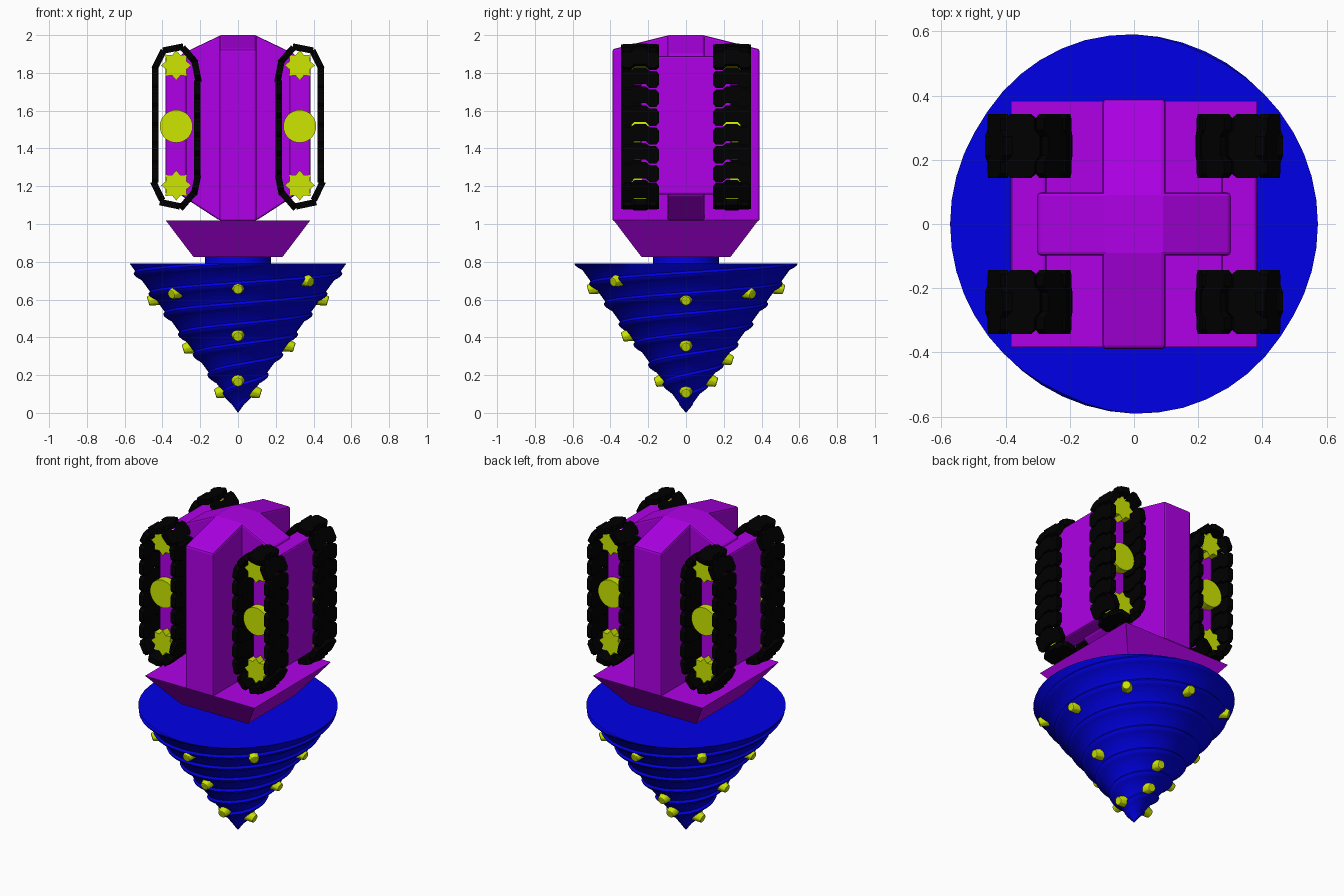
import bpy, bmesh, math
from mathutils import Vector, Matrix

if "Cube" in bpy.data.objects:
    bpy.data.objects.remove(bpy.data.objects["Cube"])


def material(name, rgb):
    m = bpy.data.materials.new(name)
    m.diffuse_color = (*rgb, 1)
    m.use_nodes = True
    m.node_tree.nodes["Principled BSDF"].inputs["Base Color"].default_value = m.diffuse_color
    return m


BLUE = material("drill blue", (0, 0, 0.8))
PURPLE = material("hull purple", (0.43, 0, 0.8))
YELLOW = material("bit yellow", (0.61, 0.8, 0))
BLACK = material("track black", (0, 0, 0))


def finish(bm, name, mat, bevel=0, smooth=False):
    bmesh.ops.recalc_face_normals(bm, faces=bm.faces[:])
    me = bpy.data.meshes.new(name)
    bm.to_mesh(me)
    bm.free()
    me.materials.append(mat)
    ob = bpy.data.objects.new(name, me)
    bpy.context.collection.objects.link(ob)
    if bevel:
        b = ob.modifiers.new("soft edges", 'BEVEL')
        b.width, b.segments = bevel, 2
    if smooth:
        bpy.ops.object.select_all(action='DESELECT')
        ob.select_set(True)
        bpy.context.view_layer.objects.active = ob
        bpy.ops.object.shade_smooth_by_angle(angle=math.radians(35))
    return ob


def prism(bm, pts, origin, u, v, depth):
    """Outline in the u/v plane, extruded by +-depth along u x v."""
    o, u, v = Vector(origin), Vector(u), Vector(v)
    n = u.cross(v) * depth
    rings = [[bm.verts.new(o + u * a + v * b + n * s) for a, b in pts] for s in (-1, 1)]
    bm.faces.new(rings[0])
    bm.faces.new(rings[1])
    for i in range(len(pts)):
        j = (i + 1) % len(pts)
        bm.faces.new((rings[0][i], rings[0][j], rings[1][j], rings[1][i]))


def circle(r, n, r2=None):
    return [((r2 if r2 and i % 2 else r) * math.cos(2 * math.pi * i / n),
             (r2 if r2 and i % 2 else r) * math.sin(2 * math.pi * i / n)) for i in range(n)]


X, Y, Z = (1, 0, 0), (0, 1, 0), (0, 0, 1)

# Drill cone with a two-start raised spiral
H, R, N, STEP = 0.79, 0.573, 48, 0.108
RIB = [(0, 0), (0.5, 0), (0.62, 0.014), (0.72, 0.02), (0.82, 0.018), (0.94, 0), (1, 0)]


def rib_height(phase):
    phase %= 1
    for (f0, h0), (f1, h1) in zip(RIB, RIB[1:]):
        if phase <= f1:
            return h0 + (h1 - h0) * (phase - f0) / (f1 - f0)


bm = bmesh.new()
cols = []
for i in range(N + 1):
    a = 2 * math.pi * i / N
    col = []
    for k in range(-3, 9):
        for f, h in RIB[:-1]:
            z = STEP * (k + f + 2 * i / N)
            if z <= 0 or z >= H:
                z = min(max(z, 0), H)
                h = rib_height(z / STEP - 2 * i / N)
            r = R * z / H + h * min(1, z / 0.15)
            col.append(bm.verts.new((r * math.cos(a), r * math.sin(a), z)))
    cols.append(col)
for c, d in zip(cols, cols[1:]):
    for j in range(len(c) - 1):
        bm.faces.new((c[j], d[j], d[j + 1], c[j + 1]))
bmesh.ops.remove_doubles(bm, verts=bm.verts[:], dist=0.0008)
bmesh.ops.holes_fill(bm, edges=[e for e in bm.edges if e.is_boundary], sides=0)
finish(bm, "drill_cone", BLUE, smooth=True)

# Drill shaft
bm = bmesh.new()
prism(bm, circle(0.175, 32), (0, 0, 0.81), X, Y, 0.03)
finish(bm, "drill_shaft", BLUE, smooth=True)

# Cutting bits, (angle, height), pointing outward and a little down
bits = [(45 * i, (0.60, 0.635, 0.66, 0.70)[i % 4]) for i in range(8)]
bits += [(-90, 0.41), (0, 0.355), (90, 0.285), (180, 0.345)]
bits += [(-90, 0.17), (0, 0.11), (90, 0.17), (180, 0.11)]
bm = bmesh.new()
for deg, z in bits:
    a = math.radians(deg)
    out = Vector((math.cos(a), math.sin(a), 0))
    nrm = (out - Vector(Z) * 0.3).normalized()
    pos = out * (R * z / H + 0.012) + Vector((0, 0, z))
    bmesh.ops.create_cone(bm, cap_ends=True, segments=8, radius1=0.04, radius2=0.026, depth=0.06,
                          matrix=Matrix.Translation(pos) @ nrm.to_track_quat('Z', 'Y').to_matrix().to_4x4())
finish(bm, "drill_bits", YELLOW, bevel=0.006)

# Flared square base plate
bm = bmesh.new()
q = math.sqrt(2)
bmesh.ops.create_cone(bm, cap_ends=True, segments=4, radius1=0.235 * q, radius2=0.383 * q, depth=0.195,
                      matrix=Matrix.Translation((0, 0, 0.922)) @ Matrix.Rotation(math.pi / 4, 4, 'Z'))
finish(bm, "base_plate", PURPLE)

# Cross-shaped hull: front-to-back fin and side arms
bm = bmesh.new()
prism(bm, [(-0.39, 1.015), (0.39, 1.015), (0.39, 1.925), (0.09, 2), (-0.09, 2), (-0.39, 1.925)],
      (0, 0, 0), Y, Z, 0.098)
finish(bm, "hull_fin", PURPLE, bevel=0.012)
bm = bmesh.new()
prism(bm, [(-0.1, 1.02), (0.1, 1.02), (0.30, 1.15), (0.30, 1.9), (0.09, 2), (-0.09, 2),
           (-0.30, 1.9), (-0.30, 1.15)], (0, 0, 0), X, Z, 0.098)
finish(bm, "side_arms", PURPLE, bevel=0.01)

# Track carriers on the arm ends
for s, side in ((-1, "left"), (1, "right")):
    bm = bmesh.new()
    prism(bm, [(-0.24, 1.155), (0.24, 1.155), (0.24, 1.89), (-0.24, 1.89)],
          (s * 0.328, 0, 0), Y, Z, 0.056)
    finish(bm, side + "_track_carrier", PURPLE, bevel=0.012)

# Track loop centre line, sampled evenly
quarter = [(0.111, 0.28), (0.094, 0.35), (0.04, 0.412)]
loop = quarter + [(-a, b) for a, b in quarter[::-1]]
loop += [(-a, -b) for a, b in loop]
loop = [Vector(p) for p in loop]
lens = [(loop[(i + 1) % len(loop)] - p).length for i, p in enumerate(loop)]


def along(d):
    d %= sum(lens)
    for i, l in enumerate(lens):
        if d <= l:
            return loop[i].lerp(loop[(i + 1) % len(loop)], d / l)
        d -= l
    return loop[0]


# Pad outline: chamfered shoe with a tongue that fits the notch of the next pad
PADS = 19
pitch = sum(lens) / PADS
e = pitch / 2 - 0.004
lead = [(-0.1, e - 0.018), (-0.085, e), (-0.05, e), (-0.03, e + 0.017),
        (0.03, e + 0.017), (0.05, e), (0.085, e), (0.1, e - 0.018)]
trail = [(0.1, -e + 0.018), (0.085, -e), (0.05, -e), (0.03, -e + 0.021),
         (-0.03, -e + 0.021), (-0.05, -e), (-0.085, -e), (-0.1, -e + 0.018)]
pad = lead + trail

for sx, side in ((-1, "left"), (1, "right")):
    for sy, end in ((-1, "front"), (1, "back")):
        cx, cy, cz = sx * 0.327, sy * 0.243, 1.515
        name = end + "_" + side
        # Track pads
        bm = bmesh.new()
        for i in range(PADS):
            d = (i + 0.5) * pitch + 0.02
            p = along(d)
            t = (along(d + 0.03) - along(d - 0.03)).normalized()
            prism(bm, pad, (cx + sx * p.x, cy, cz + p.y), Y, (sx * t.x, 0, t.y), 0.017)
        finish(bm, name + "_track", BLACK)
        # Round idler and toothed sprockets
        bm = bmesh.new()
        prism(bm, circle(0.087, 32), (cx, cy, 1.517), X, Z, 0.046)
        for z in (1.205, 1.84):
            prism(bm, circle(0.08, 16, 0.058), (cx, cy, z), X, Z, 0.046)
        finish(bm, name + "_wheels", YELLOW)
